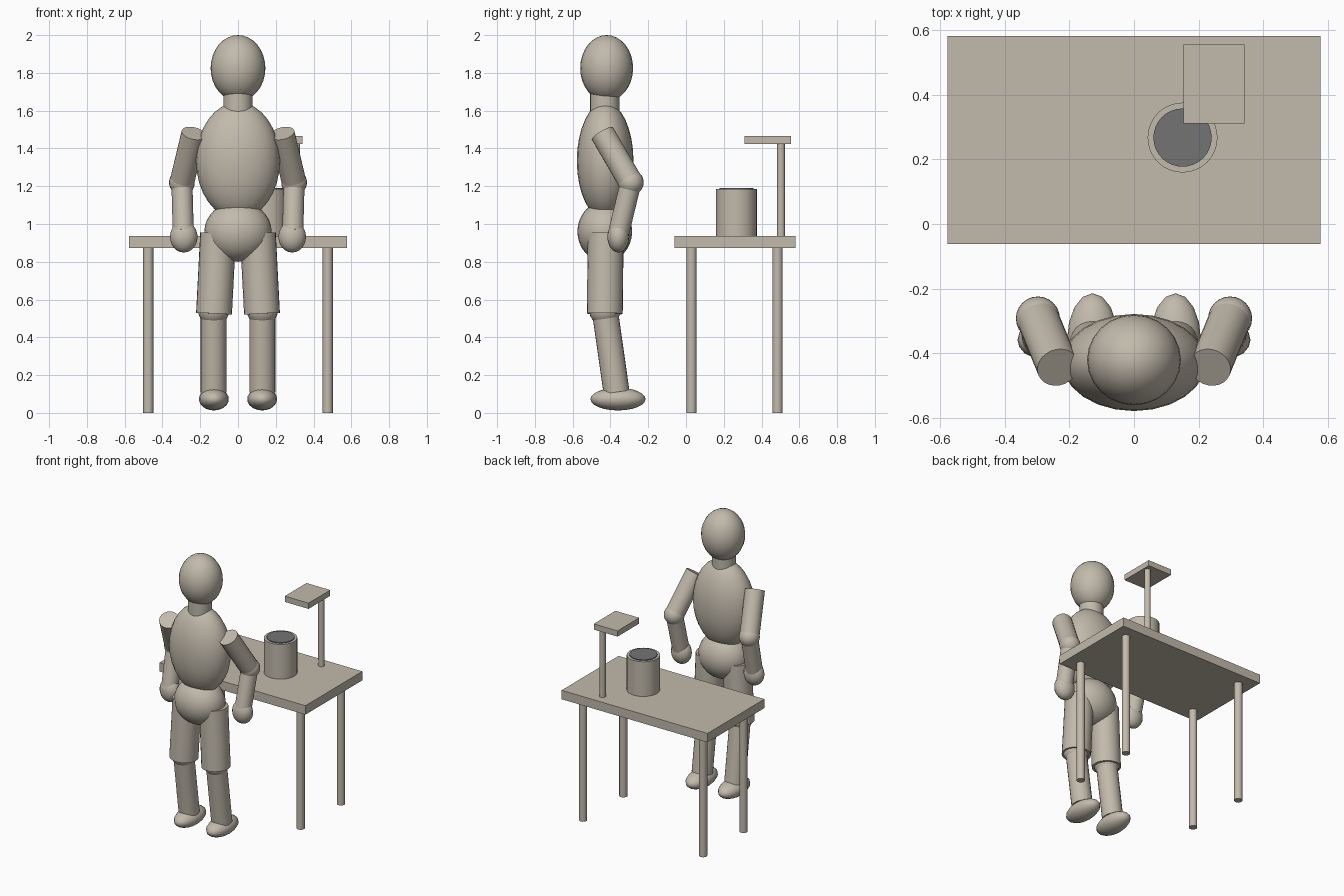
import bpy
import math
from mathutils import Vector

if "Cube" in bpy.data.objects:
    bpy.data.objects.remove(bpy.data.objects["Cube"])


def material(name, rgb):
    m = bpy.data.materials.new(name)
    m.diffuse_color = (*rgb, 1)
    m.use_nodes = True
    m.node_tree.nodes["Principled BSDF"].inputs["Base Color"].default_value = m.diffuse_color
    return m


CLAY = material("warm_grey", (0.54, 0.49, 0.41))
DARK = material("dark_grey", (0.17, 0.175, 0.17))


def finish(name, mat, smooth=True):
    ob = bpy.context.object
    ob.name = name
    ob.data.materials.append(mat)
    bpy.ops.object.transform_apply(location=False, rotation=False, scale=True)
    if smooth:
        bpy.ops.object.shade_smooth_by_angle(angle=math.radians(40))
    return ob


def ellipsoid(name, centre, radii, segs=24, rings=16):
    bpy.ops.mesh.primitive_uv_sphere_add(segments=segs, ring_count=rings, radius=1, location=centre)
    bpy.context.object.scale = radii
    return finish(name, CLAY)


def rod(name, start, end, radius, mat=CLAY, verts=24):
    a, b = Vector(start), Vector(end)
    bpy.ops.mesh.primitive_cylinder_add(
        vertices=verts, radius=radius, depth=(b - a).length, location=(a + b) / 2,
        rotation=(b - a).to_track_quat('Z', 'Y').to_euler())
    return finish(name, mat)


def box(name, low, high):
    a, b = Vector(low), Vector(high)
    bpy.ops.mesh.primitive_cube_add(size=1, location=(a + b) / 2)
    bpy.context.object.scale = b - a
    return finish(name, CLAY, False)


# Table
box("table_top", (-0.577, -0.062, 0.873), (0.577, 0.581, 0.937))
for sx, side in ((-1, "left"), (1, "right")):
    for y, end in ((0.029, "front"), (0.485, "back")):
        rod(f"table_leg_{side}_{end}", (sx * 0.475, y, 0), (sx * 0.475, y, 0.88), 0.027)

# Container with dark contents
rod("container", (0.15, 0.267, 0.937), (0.15, 0.267, 1.185), 0.108, verts=32)
rod("container_contents", (0.15, 0.267, 1.183), (0.15, 0.267, 1.191), 0.09, DARK, 32)

# Stand with a flat plate
rod("stand_post", (0.308, 0.503, 0.93), (0.308, 0.503, 1.43), 0.021)
box("stand_plate", (0.153, 0.31, 1.424), (0.341, 0.555, 1.465))

# Figure: head and trunk
ellipsoid("head", (0, -0.42, 1.825), (0.145, 0.14, 0.175))
rod("neck", (0, -0.43, 1.58), (0, -0.43, 1.72), 0.078)
ellipsoid("torso", (0, -0.428, 1.335), (0.222, 0.15, 0.31))
ellipsoid("pelvis", (0, -0.43, 0.96), (0.178, 0.145, 0.16))

# Figure: limbs on both sides
for s, side in ((-1, "left"), (1, "right")):
    shoulder = (s * 0.235, -0.443, 1.48)
    elbow = (s * 0.297, -0.292, 1.22)
    wrist = (s * 0.29, -0.355, 0.96)
    rod(f"upper_arm_{side}", shoulder, elbow, 0.065)
    ellipsoid(f"elbow_{side}", elbow, (0.068,) * 3)
    rod(f"forearm_{side}", elbow, wrist, 0.056)
    ellipsoid(f"hand_{side}", (s * 0.287, -0.358, 0.932), (0.073, 0.058, 0.083), 16, 12)

    knee = (s * 0.129, -0.43, 0.545)
    rod(f"thigh_{side}", (s * 0.105, -0.425, 0.95), (s * 0.127, -0.43, 0.525), 0.095)
    ellipsoid(f"knee_{side}", knee, (0.083,) * 3)
    rod(f"shin_{side}", knee, (s * 0.129, -0.368, 0.11), 0.069)
    ellipsoid(f"foot_{side}", (s * 0.128, -0.36, 0.073), (0.079, 0.146, 0.06), 16, 12)
